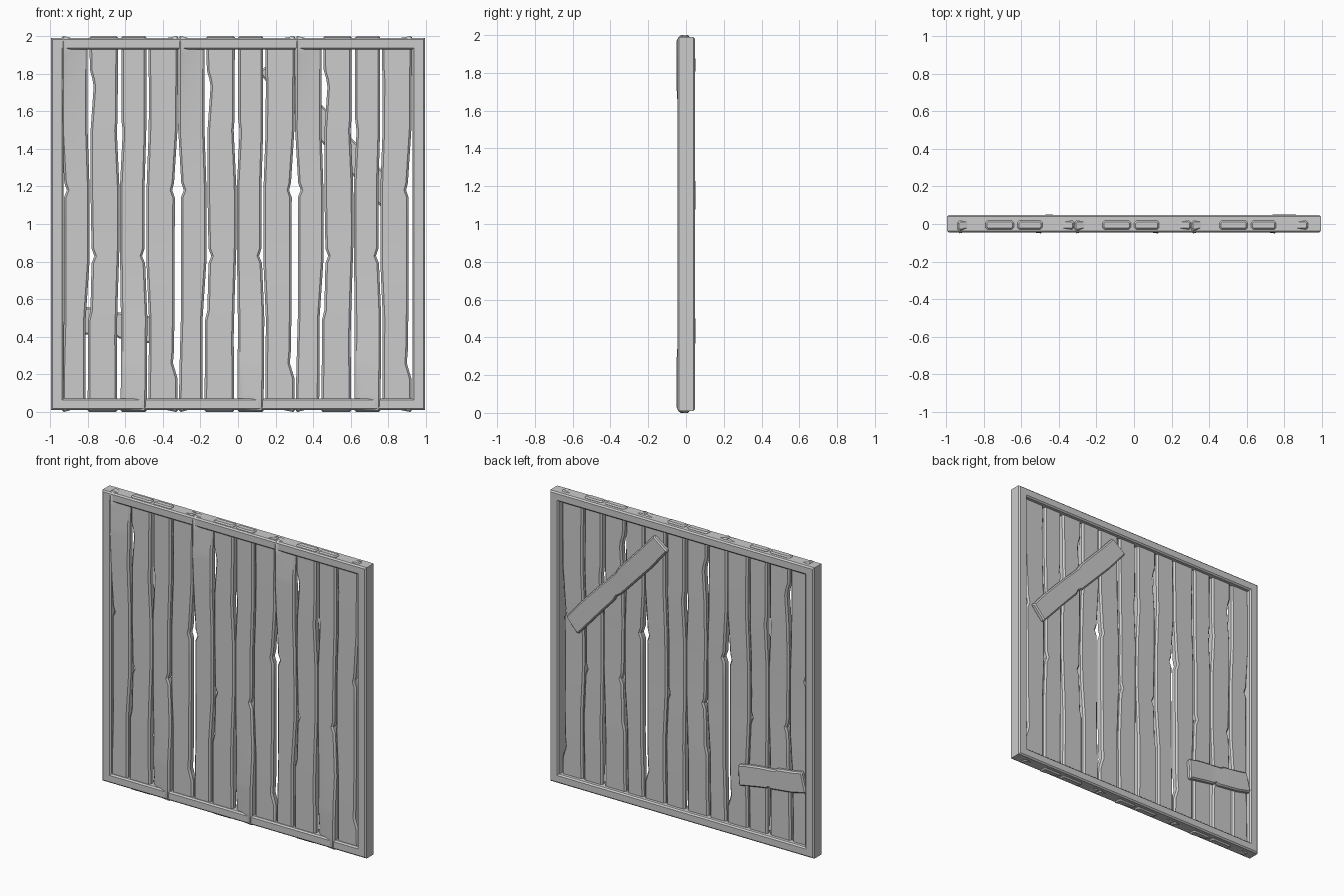
import bpy, bmesh, math
from mathutils import Matrix, Vector

if "Cube" in bpy.data.objects:
    bpy.data.objects.remove(bpy.data.objects["Cube"])


def interp(pts, z):
    if z <= pts[0][0]:
        return pts[0][1]
    for (z0, v0), (z1, v1) in zip(pts, pts[1:]):
        if z <= z1:
            return v0 + (v1 - v0) * (z - z0) / (z1 - z0)
    return pts[-1][1]


def finish(name, bm, smooth=True):
    bmesh.ops.recalc_face_normals(bm, faces=bm.faces[:])
    me = bpy.data.meshes.new(name)
    bm.to_mesh(me)
    bm.free()
    ob = bpy.data.objects.new(name, me)
    bpy.context.collection.objects.link(ob)
    if smooth:
        bpy.ops.object.select_all(action='DESELECT')
        ob.select_set(True)
        bpy.context.view_layer.objects.active = ob
        bpy.ops.object.shade_smooth_by_angle(angle=math.radians(25))
    return ob


def loft(bm, loops, closed=False):
    n = len(loops[0])
    pairs = list(zip(loops, loops[1:])) + ([(loops[-1], loops[0])] if closed else [])
    for a, b in pairs:
        for i in range(n):
            j = (i + 1) % n
            bm.faces.new((a[i], a[j], b[j], b[i]))
    if not closed:
        bm.faces.new(loops[0])
        bm.faces.new(loops[-1][::-1])


def plank(name, left, right, front_l, front_r, back, tilt=(0, 0), mat=Matrix(), c=0.011):
    """Rough board along z: edge profiles, front depth at both edges, bevelled section."""
    zs = sorted({round(z, 3) for p in (left, right, front_l, front_r, back) for z, _ in p})
    # short end rows give the board bevelled ends
    e = 0.008
    rows = [(zs[0], e)] + [(zs[0] + e, 0)] + [(z, 0) for z in zs[1:-1]] + [(zs[-1] - e, 0), (zs[-1], e)]
    bm = bmesh.new()
    loops = []
    for z, s in rows:
        xl, xr = interp(left, z) + s, interp(right, z) - s
        fl, fr, b = interp(front_l, z) + s, interp(front_r, z) + s, interp(back, z) - s
        k = c * (0.6 if s else 1)
        f = 0.022
        sec = [(xl, fl + k), (xl + k, fl), (xl + f + k, fl * .7 + fr * .3), (xr - k, fr),
               (xr, fr + k), (xr, b - k), (xr - k, b), (xl + k, b), (xl, b - k)]
        loop = []
        for x, y in sec:
            t = (x - xl) / (xr - xl)
            dz = 0
            if z > zs[-1] - 0.02:
                dz = -max(0, tilt[0] * (1 - t) + tilt[1] * t)
            elif z < zs[0] + 0.02:
                dz = max(0, tilt[0] * (1 - t) + tilt[1] * t)
            loop.append(bm.verts.new(mat @ Vector((x, y, z + dz))))
        loops.append(loop)
    loft(bm, loops)
    return finish(name, bm)


# Square outer frame: chamfered section swept round four mitred corners
bm = bmesh.new()
F, B, O, I, c = -0.045, 0.048, 0.995, 0.928, 0.009
section = [(O - c, F), (O, F + c), (O, B - c), (O - c, B),
           (I + c, B), (I, B - c), (I, F + c), (I + c, F)]
loops = [[bm.verts.new((sx * h, y, 1 + sz * (h - 0.005 * (h > 0.97))))
          for h, y in section] for sx, sz in ((-1, -1), (1, -1), (1, 1), (-1, 1))]
loft(bm, loops, closed=True)
finish("frame", bm, False)

# Four different upright planks, repeated three times across the frame
front = [(0, -.030), (.5, -.033), (1, -.031), (1.5, -.033), (2, -.030)]
back = [(0, .018), (.5, .021), (1, .018), (1.5, .021), (2, .018)]
A = dict(left=[(0, -.936), (.2, -.934), (.5, -.926), (1.14, -.926), (1.18, -.910), (1.22, -.924),
               (1.5, -.940), (2, -.938)],
         right=[(0, -.812), (.5, -.810), (.8, -.790), (1.2, -.790), (1.5, -.800), (2, -.800)],
         front_l=[(0, -.030), (.5, -.032), (1.5, -.036), (1.72, -.050), (1.97, -.050), (2, -.036)],
         front_r=[(0, -.030), (1.5, -.034), (1.76, -.032), (1.9, -.020), (2, -.018)],
         tilt=(0, .028))
Bp = dict(left=[(0, -.800), (.49, -.797), (.54, -.785), (.79, -.779), (.83, -.764), (.87, -.779),
                (1.2, -.785), (1.5, -.784), (1.73, -.768), (1.77, -.774), (1.82, -.788), (2, -.790)],
          right=[(0, -.642), (.4, -.645), (.6, -.640), (.9, -.630), (1.2, -.631), (1.5, -.645),
                 (1.56, -.640), (2, -.639)],
          front_l=front, front_r=front)
C = dict(left=[(0, -.624), (.5, -.623), (.8, -.627), (1.2, -.628), (1.46, -.615), (1.5, -.614),
               (1.56, -.621), (2, -.621)],
         right=[(0, -.486), (.5, -.482), (.79, -.494), (.83, -.510), (.87, -.497), (1.2, -.497),
                (1.5, -.488), (2, -.488)],
         front_l=[(0, -.018), (.1, -.020), (.24, -.032), (1, -.031), (2, -.030)],
         front_r=[(0, -.036), (.03, -.050), (.28, -.050), (.5, -.036), (1, -.032), (2, -.030)])
D = dict(left=[(0, -.476), (.5, -.474), (.8, -.487), (1.2, -.486), (1.5, -.475), (1.77, -.474),
               (1.82, -.477), (2, -.477)],
         right=[(0, -.320), (.18, -.322), (.22, -.334), (.26, -.346), (.32, -.341), (.5, -.338),
                (1.14, -.336), (1.18, -.350), (1.22, -.340), (1.5, -.322), (2, -.318)],
         front_l=front, front_r=front, tilt=(.028, 0))
for n in range(3):
    shift = Matrix.Translation((n * 0.622, 0, 0))
    for k, spec in enumerate((A, Bp, C, D)):
        plank(f"plank_{n * 4 + k + 1}", back=back, mat=shift, **spec)


# Two repair boards nailed across the back
def back_board(name, p0, p1, w):
    d = Vector((p1[0] - p0[0], 0, p1[1] - p0[1]))
    L = d.length
    mat = Matrix.Translation((p0[0], 0, p0[1])) @ Matrix.Rotation(math.atan2(d.x, d.z), 4, 'Y')
    h = w / 2
    plank(name, mat=mat, c=0.009, tilt=(0, .012),
          left=[(0, -h), (.3 * L, -h + .004), (.40 * L, -h + .003), (.44 * L, -h + .014),
                (.48 * L, -h + .002), (.8 * L, -h - .003), (L, -h + .006)],
          right=[(0, h - .006), (.15 * L, h), (.34 * L, h - .002), (.55 * L, h - .010),
                 (.60 * L, h), (.85 * L, h - .003), (L, h)],
          front_l=[(0, .014), (L, .014)], front_r=[(0, .014), (L, .014)],
          back=[(0, .050), (.4 * L, .046), (.7 * L, .048), (L, .049)])


back_board("diagonal_board", (.835, 1.11), (.155, 1.85), .137)
back_board("lower_board", (-.42, .43), (-.925, .505), .145)
